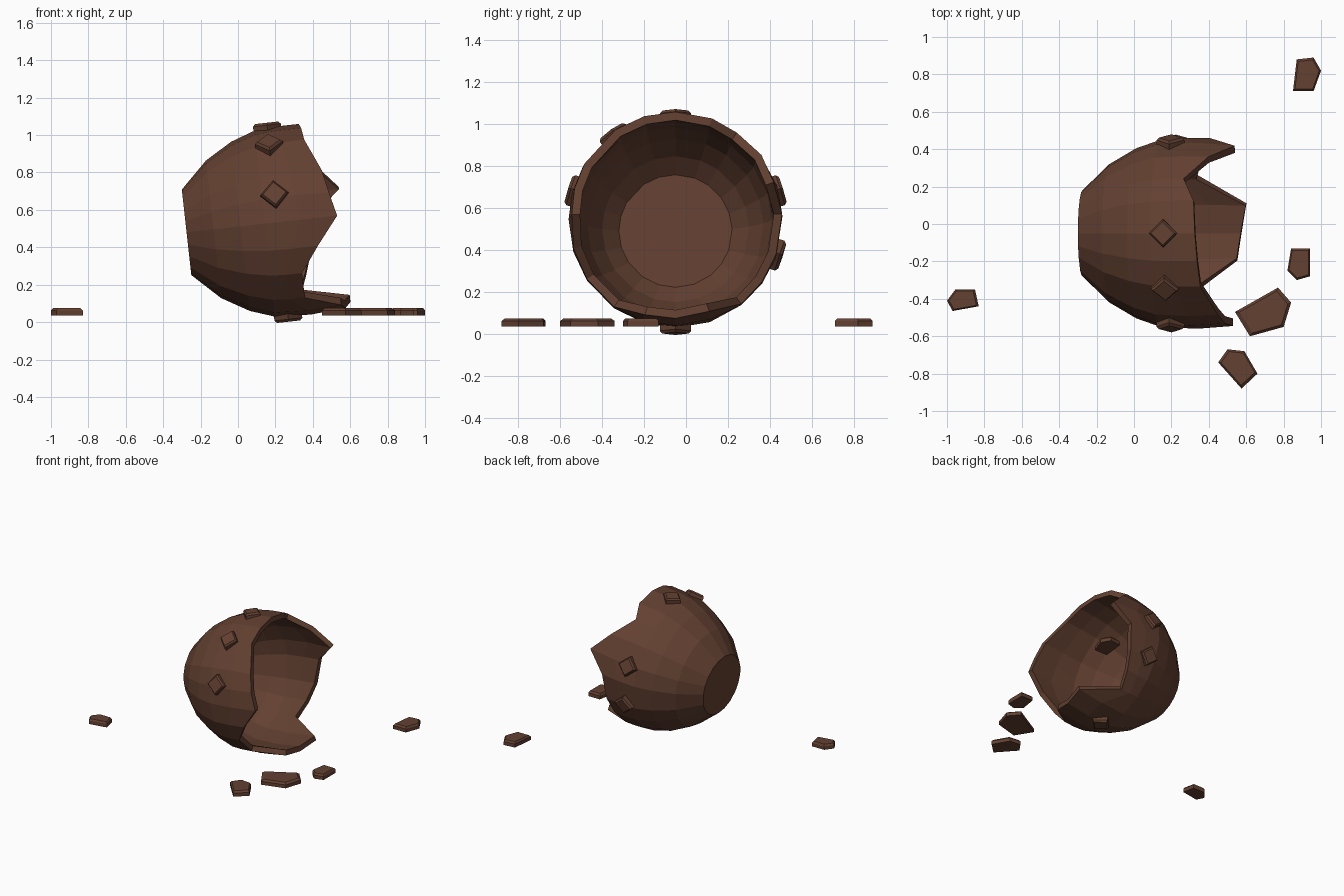
import bpy, bmesh
from math import sin, cos, radians
from mathutils import Vector

old = bpy.data.objects.get("Cube")
if old:
    bpy.data.objects.remove(old, do_unlink=True)

# Single fired-clay colour
clay = bpy.data.materials.new("brown clay")
clay.use_nodes = True
colour = (0.125, 0.052, 0.031, 1)
clay.diffuse_color = colour
shader = next(n for n in clay.node_tree.nodes if n.type == "BSDF_PRINCIPLED")
shader.inputs["Base Color"].default_value = colour
shader.inputs["Roughness"].default_value = 0.9

# Vessel axis: runs along x, tipped slightly upward toward the mouth
base = Vector((-0.275, -0.05, 0.48))
axis = Vector((0.994, 0, 0.11)).normalized()
up = Vector((-axis.z, 0, axis.x))
side = Vector((0, 1, 0))


def around(angle, along, radius):
    """Point at an angle around the vessel axis, zero being the top."""
    a = radians(angle)
    return base + axis * along + (up * cos(a) + side * sin(a)) * radius


def loft(name, rings):
    """Join closed rings of points into a capped solid with flat faces."""
    bm = bmesh.new()
    loops = [[bm.verts.new(p) for p in ring] for ring in rings]
    for low, high in zip(loops, loops[1:]):
        for i in range(len(low)):
            j = (i + 1) % len(low)
            bm.faces.new((low[i], low[j], high[j], high[i]))
    bm.faces.new(loops[0])
    bm.faces.new(loops[-1])
    bmesh.ops.recalc_face_normals(bm, faces=bm.faces)
    mesh = bpy.data.meshes.new(name)
    bm.to_mesh(mesh)
    bm.free()
    mesh.materials.append(clay)
    obj = bpy.data.objects.new(name, mesh)
    bpy.context.collection.objects.link(obj)
    return obj


# Vessel profile: distance along the axis and radius
profile = [(0, 0.23), (0.145, 0.37), (0.29, 0.455), (0.42, 0.5),
           (0.52, 0.51), (0.68, 0.51), (0.9, 0.485)]
inner_profile = [(0.42, 0.46), (0.3, 0.42), (0.18, 0.35), (0.1, 0.27)]
wall = 0.04


def radius_at(along):
    for (t0, r0), (t1, r1) in zip(profile, profile[1:]):
        if along <= t1:
            return r0 + (r1 - r0) * (along - t0) / (t1 - t0)
    return profile[-1][1]


# Jagged broken mouth: angle around the axis and height of the break
rim = [(0, 0.66), (20, 0.65), (35, 0.59), (54, 0.71), (72, 0.835),
       (88, 0.69), (110, 0.65), (126, 0.61), (142, 0.57), (161, 0.83),
       (180, 0.8), (197, 0.78), (215, 0.59), (236, 0.59), (253, 0.69),
       (270, 0.81), (285, 0.78), (300, 0.755), (326, 0.68), (343, 0.67)]
shoulder = profile[3][0]


def plain_ring(along, radius):
    return [around(a, along, radius) for a, _ in rim]


def broken_ring(part, inset):
    """Ring lying part of the way from the shoulder to the break."""
    ring = []
    for a, end in rim:
        t = shoulder + (end - shoulder) * part
        ring.append(around(a, t, radius_at(t) - inset))
    return ring


rings = [plain_ring(t, r) for t, r in profile[:4]]
rings += [broken_ring(0.5, 0), broken_ring(1, 0)]
rings += [broken_ring(1, wall), broken_ring(0.5, wall)]
rings += [plain_ring(t, r) for t, r in inner_profile]
loft("broken_vessel", rings)

# Raised diamond studs around the belly
for n, angle in enumerate((0, 73, 108, 180, 287, 325), 1):
    a = radians(angle)
    out = up * cos(a) + side * sin(a)
    across = side * cos(a) - up * sin(a)
    centre = base + axis * 0.49
    levels = [(0.48, 0.075), (0.522, 0.075), (0.535, 0.062)]
    loft(f"diamond_stud_{n}", [
        [centre + out * height + d * half for d in (axis, across, -axis, -across)]
        for height, half in levels])

# Loose shards lying around the vessel
shards = {
    "back_shard": [(.87, .88), (.96, .89), (1, .82), (.96, .71), (.85, .71)],
    "side_shard": [(.84, -.13), (.94, -.13), (.94, -.28), (.87, -.3), (.82, -.25)],
    "large_shard": [(.54, -.47), (.77, -.34), (.84, -.42), (.8, -.55), (.62, -.6)],
    "front_shard": [(.45, -.74), (.5, -.67), (.59, -.68), (.66, -.8), (.575, -.88)],
    "far_shard": [(-1, -.41), (-.955, -.35), (-.85, -.35), (-.83, -.44), (-.97, -.465)],
}
for name, outline in shards.items():
    points = [Vector((x, y, 0)) for x, y in outline]
    middle = sum(points, Vector()) / len(points)
    loft(name, [
        [middle + (p - middle) * scale + Vector((0, 0, z)) for p in points]
        for z, scale in ((0.035, 1), (0.062, 1), (0.075, 0.86))])
